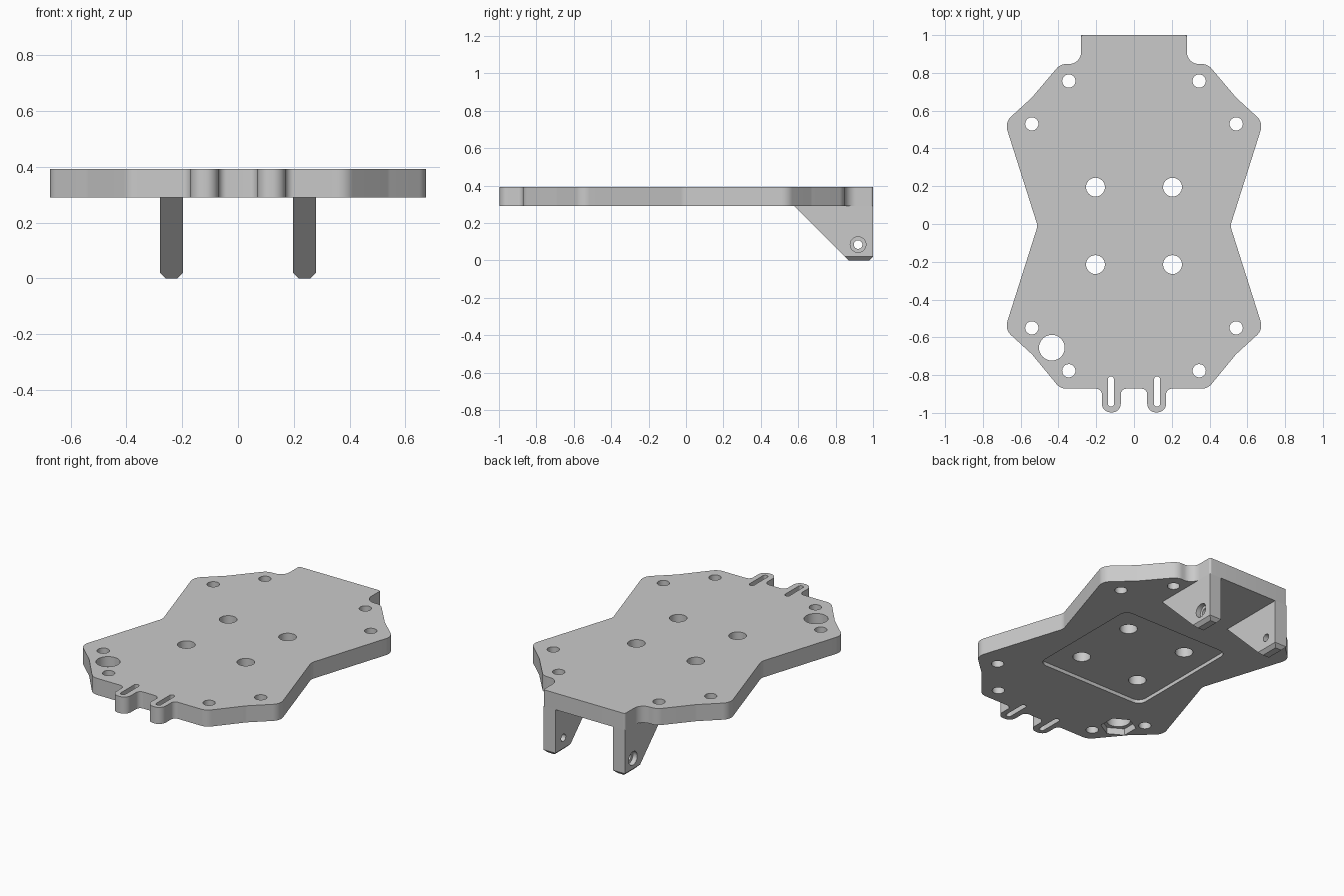
import bpy, bmesh, math
from mathutils import Vector, Matrix

if "Cube" in bpy.data.objects:
    bpy.data.objects.remove(bpy.data.objects["Cube"])

grey = bpy.data.materials.new("plain_grey")
grey.use_nodes = True
COLOUR = (0.59, 0.59, 0.59, 1)
grey.diffuse_color = COLOUR
grey.node_tree.nodes["Principled BSDF"].inputs["Base Color"].default_value = COLOUR

TOP, UNDER, MID = 0.393, 0.29, -0.01   # plate faces and its symmetry line in y


def rounded(corners, steps=8):
    """Outline with a fillet at every (x, y, radius) corner."""
    out = []
    pts = [Vector(c[:2]) for c in corners]
    for i, p in enumerate(pts):
        r = corners[i][2]
        d1 = (pts[i - 1] - p).normalized()
        d2 = (pts[(i + 1) % len(pts)] - p).normalized()
        half = math.acos(d1.dot(d2)) / 2
        c = p + (d1 + d2).normalized() * (r / math.sin(half))
        va, vb = [p + d * (r / math.tan(half)) - c for d in (d1, d2)]
        out += [c + va.lerp(vb, k / steps).normalized() * r for k in range(steps + 1)]
    return out


def rounded_box(x, y, hx, hy, r):
    return rounded([(x + sx * hx, y + sy * hy, r)
                    for sx, sy in ((1, 1), (-1, 1), (-1, -1), (1, -1))])


def circle(x, y, r, n=32, turn=0.0):
    return [Vector((x + r * math.cos(turn + math.tau * k / n),
                    y + r * math.sin(turn + math.tau * k / n))) for k in range(n)]


def prism(name, outline, low, high, along_x=False):
    """Extrude an outline along z, or a (y, z) outline along x."""
    bm = bmesh.new()
    face = bm.faces.new([bm.verts.new((p.x, p.y, low)) for p in outline])
    ext = bmesh.ops.extrude_face_region(bm, geom=[face])
    moved = [v for v in ext["geom"] if isinstance(v, bmesh.types.BMVert)]
    bmesh.ops.translate(bm, verts=moved, vec=(0, 0, high - low))
    if along_x:
        bm.transform(Matrix(((0, 0, 1, 0), (1, 0, 0, 0), (0, 1, 0, 0), (0, 0, 0, 1))))
    bmesh.ops.recalc_face_normals(bm, faces=bm.faces)
    mesh = bpy.data.meshes.new(name)
    bm.to_mesh(mesh)
    bm.free()
    mesh.materials.append(grey)
    ob = bpy.data.objects.new(name, mesh)
    bpy.context.collection.objects.link(ob)
    return ob


def activate(ob):
    bpy.ops.object.select_all(action="DESELECT")
    ob.select_set(True)
    bpy.context.view_layer.objects.active = ob


def cut(ob, outline, low, high, along_x=False):
    cutter = prism("cutter", outline, low, high, along_x)
    cutter.hide_render = True
    mod = ob.modifiers.new("cut", "BOOLEAN")
    mod.operation, mod.solver, mod.object = "DIFFERENCE", "EXACT", cutter
    activate(ob)
    bpy.ops.object.modifier_apply(modifier=mod.name)
    bpy.data.objects.remove(cutter)


def smooth(ob):
    activate(ob)
    bpy.ops.object.shade_smooth_by_angle(angle=math.radians(30))


# Plate: right half of the outline, mirrored to the left
half = [(0.28, 1.0, 0.012), (0.28, 0.847, 0.062), (0.39, 0.847, 0.07),
        (0.54, 0.67, 0.1), (0.684, 0.538, 0.07), (0.51, MID, 0.06),
        (0.684, -0.558, 0.07), (0.54, -0.69, 0.1), (0.39, -0.872, 0.07),
        (0.17, -0.872, 0.03), (0.17, -0.997, 0.045), (0.07, -0.997, 0.045),
        (0.07, -0.872, 0.03)]
outline = half + [(-x, y, r) for x, y, r in reversed(half)]
plate = prism("base_plate", rounded(outline), UNDER, TOP)

# Shallow square pocket and hexagonal nut pocket underneath
cut(plate, rounded_box(0, MID, 0.37, 0.38, 0.05), UNDER - 0.1, UNDER + 0.022)
cut(plate, circle(-0.435, -0.655, 0.1, 6, math.radians(30)), UNDER - 0.1, UNDER + 0.04)

# Through holes and finger slots
cut(plate, circle(-0.435, -0.655, 0.068), 0, 1)
for sx in (-1, 1):
    for sy in (-1, 1):
        for x, y, r in ((0.345, 0.767, 0.035), (0.541, 0.54, 0.035), (0.204, 0.205, 0.05)):
            cut(plate, circle(sx * x, MID + sy * y, r), 0, 1)
    cut(plate, rounded_box(sx * 0.122, -0.887, 0.016, 0.08, 0.0158), 0, 1)
smooth(plate)

# Triangular brackets below the tab, with counterbored pivot holes
side = [Vector(p) for p in ((0.58, UNDER), (0.87, 0), (1.0, 0), (1.0, UNDER))]
for name, s in (("left_bracket", 1), ("right_bracket", -1)):
    inner, outer = 0.198 * s, 0.28 * s
    leg = prism(name, side, min(inner, outer), max(inner, outer), True)
    bm = bmesh.new()
    bm.from_mesh(leg.data)
    # Chamfer the foot, leaving its sloping front edge sharp
    foot = [e for e in bm.edges if all(v.co.z < 0.001 for v in e.verts)
            and any(v.co.y > 0.9 for v in e.verts)]
    bmesh.ops.bevel(bm, geom=foot, offset=0.02, segments=1, affect="EDGES")
    bm.to_mesh(leg.data)
    bm.free()
    cut(leg, circle(0.92, 0.085, 0.023, 24), -0.5, 0.5, True)
    bore = sorted((0.25 * s, 0.4 * s))
    cut(leg, circle(0.92, 0.085, 0.042, 24), bore[0], bore[1], True)
    smooth(leg)
